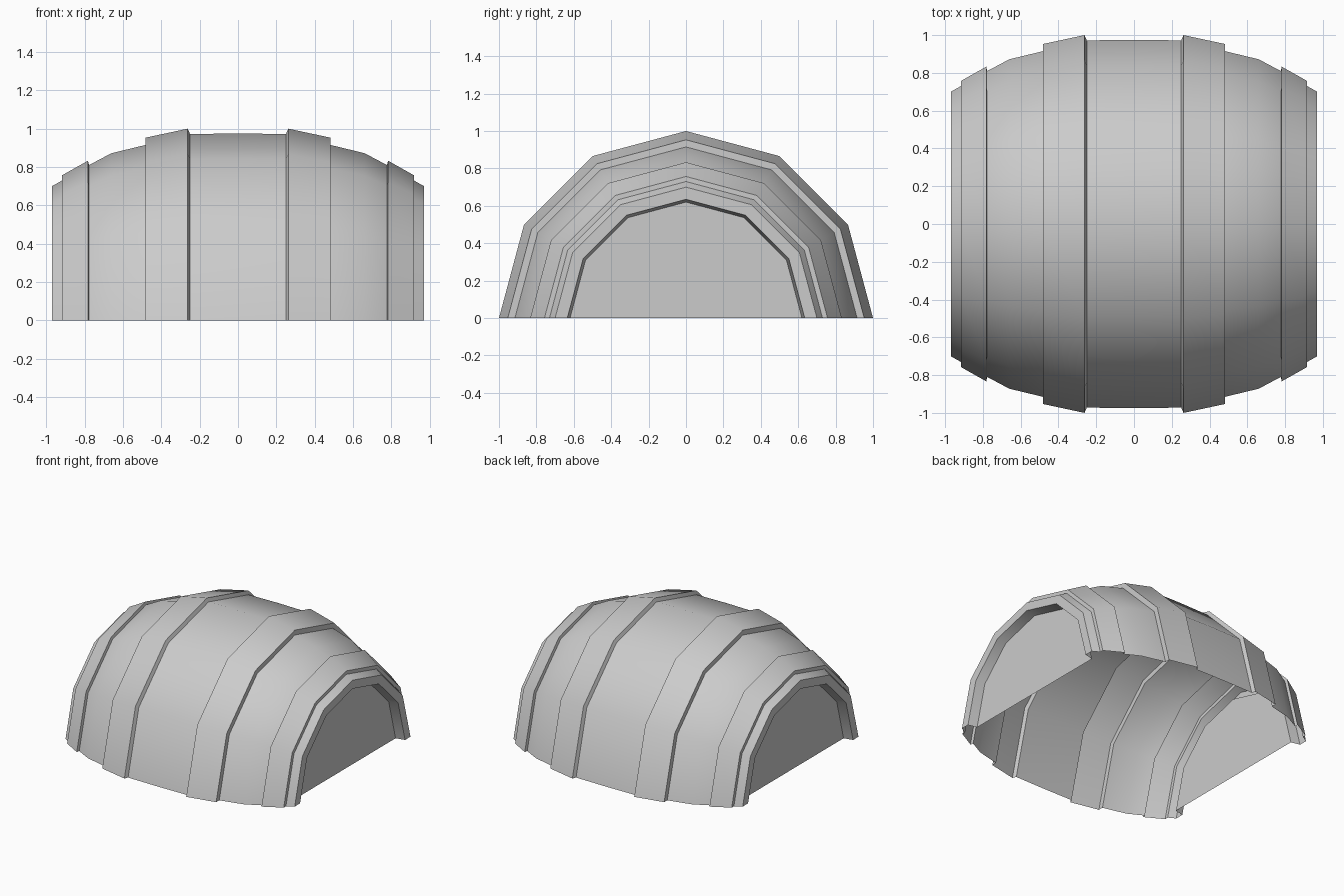
import bpy, bmesh, math

cube = bpy.data.objects.get("Cube")
if cube:
    bpy.data.objects.remove(cube, do_unlink=True)

grey = bpy.data.materials.new("plain grey")
grey.use_nodes = True
colour = (0.6, 0.6, 0.6, 1)
grey.diffuse_color = colour
grey.node_tree.nodes["Principled BSDF"].inputs["Base Color"].default_value = colour

SIDES = 6  # flat sides around the half circle


def ring(bm, x, r):
    """Half circle of points around the x axis."""
    angles = [math.pi * i / SIDES for i in range(SIDES + 1)]
    return [bm.verts.new((x, r * math.cos(a), r * math.sin(a))) for a in angles]


def finish(bm, name):
    mesh = bpy.data.meshes.new(name)
    bm.to_mesh(mesh)
    bm.free()
    mesh.materials.append(grey)
    obj = bpy.data.objects.new(name, mesh)
    bpy.context.collection.objects.link(obj)
    bpy.ops.object.select_all(action='DESELECT')
    obj.select_set(True)
    bpy.context.view_layer.objects.active = obj
    bpy.ops.object.shade_smooth_by_angle(angle=math.radians(40))


# Half barrel shell: belly, wide hoop, stave, end hoop, rim and recess wall
half = [(0.25, 0.972), (0.262, 1.0), (0.482, 0.953), (0.482, 0.915),
        (0.66, 0.872), (0.777, 0.81), (0.782, 0.833), (0.917, 0.757),
        (0.917, 0.73), (0.97, 0.70), (0.97, 0.635), (0.90, 0.62)]
profile = [(-x, r) for x, r in reversed(half)] + [(0, 0.975)] + half
bm = bmesh.new()
rings = [ring(bm, x, r) for x, r in profile]
for a, b in zip(rings, rings[1:]):
    for i in range(SIDES):
        bm.faces.new((a[i], a[i + 1], b[i + 1], b[i]))
finish(bm, "barrel_shell")

# Flat half-round heads closing the recessed ends
for side, name in ((1, "left_head"), (-1, "right_head")):
    bm = bmesh.new()
    points = ring(bm, side * 0.90, 0.62)
    bm.faces.new(points if side > 0 else points[::-1])
    finish(bm, name)
